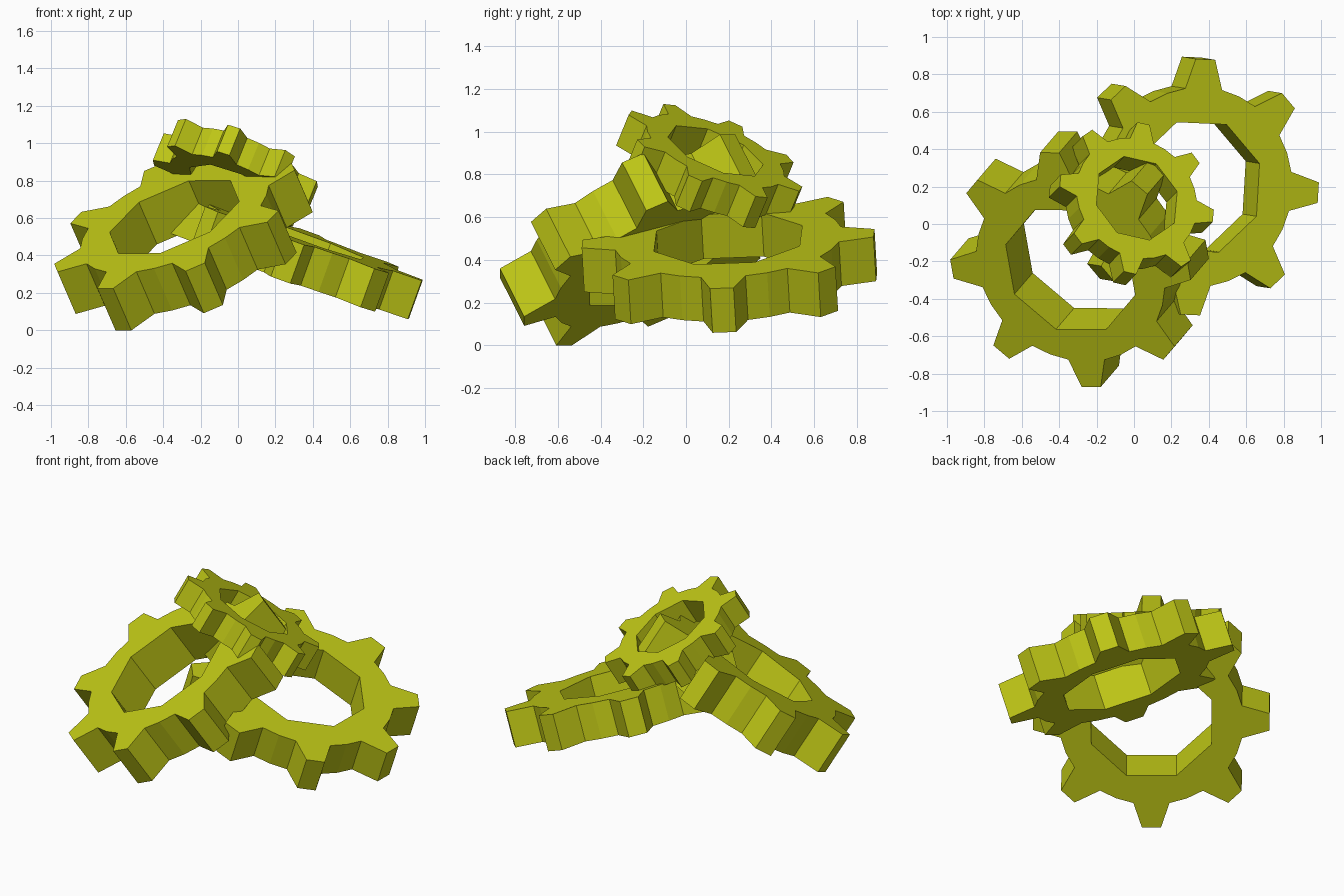
import bpy, bmesh
from math import radians, cos, sin
from mathutils import Vector, Matrix

if "Cube" in bpy.data.objects:
    bpy.data.objects.remove(bpy.data.objects["Cube"])

mat = bpy.data.materials.new("olive_yellow")
mat.diffuse_color = (0.52, 0.57, 0.008, 1)
mat.use_nodes = True
mat.node_tree.nodes["Principled BSDF"].inputs["Base Color"].default_value = mat.diffuse_color

TEETH = 8


def gear(name, centre, axis, tooth_dir, tip, root, hole, thick):
    """Toothed ring; centre is the middle of its upper face, axis its normal."""
    z = Vector(axis).normalized()
    x = Vector(tooth_dir)
    x = (x - z * x.dot(z)).normalized()
    y = z.cross(x)
    place = Matrix.Translation(centre) @ Matrix((x, y, z)).transposed().to_4x4()

    # one sector outline: hole edge, root arc, tooth, root arc
    sector = [(hole, 22.5), (hole, -22.5), (root, -22.5), (root, -11.25),
              (tip, -4.6), (tip, 4.6), (root, 11.25), (root, 22.5)]
    bm = bmesh.new()
    for k in range(TEETH):
        rings = []
        for h in (0, -thick):
            rings.append([bm.verts.new((r * cos(radians(a + 45 * k)),
                                        r * sin(radians(a + 45 * k)), h))
                          for r, a in sector])
        top, low = rings
        bm.faces.new(top)
        bm.faces.new(low[::-1])
        for i in range(8):
            if i not in (1, 7):          # skip the seams between sectors
                j = (i + 1) % 8
                bm.faces.new((top[i], low[i], low[j], top[j]))
    bmesh.ops.remove_doubles(bm, verts=bm.verts, dist=1e-4)
    bmesh.ops.recalc_face_normals(bm, faces=bm.faces)
    me = bpy.data.meshes.new(name)
    bm.to_mesh(me)
    bm.free()
    me.materials.append(mat)
    ob = bpy.data.objects.new(name, me)
    ob.matrix_world = place
    bpy.context.collection.objects.link(ob)
    return ob


# large gear leaning to the front left
gear("left_gear", (-0.34, -0.245, 0.605), (-0.36, -0.42, 0.833),
     (0.11, -0.625, -0.265), 0.692, 0.54, 0.38, 0.27)
# large gear sloping down to the right
gear("right_gear", (0.342, 0.197, 0.50), (0.338, -0.055, 0.94),
     (0.655, -0.03, -0.236), 0.687, 0.535, 0.37, 0.22)
# small gear resting on top
gear("small_gear", (0.015, 0.138, 0.91), (0.352, 0.355, 0.866),
     (0.035, 0.39, -0.175), 0.44, 0.345, 0.242, 0.165)
